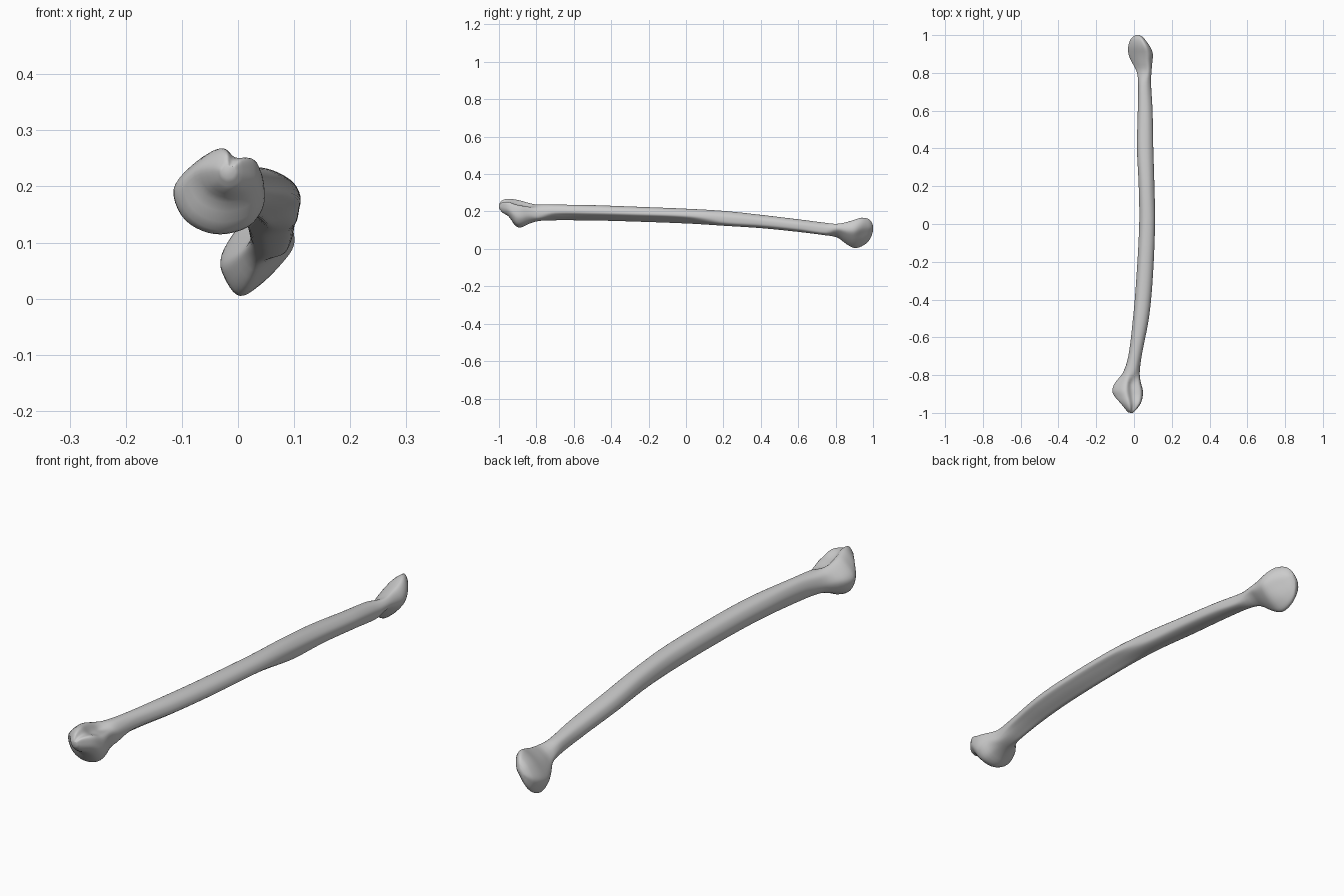
import bpy, bmesh, math

if "Cube" in bpy.data.objects:
    bpy.data.objects.remove(bpy.data.objects["Cube"])

# Unit cross-sections, ten points each, counter-clockwise from +x
HEAD = [(1, .1), (.85, .6), (.3, .65), (-.1, 1), (-.6, .7),
        (-1, .1), (-.75, -.65), (-.1, -1), (.6, -.85), (.95, -.4)]
KEEL = [(1, 0), (.85, .6), (.4, .95), (-.2, 1), (-.7, .75),
        (-1, .1), (-.9, -.6), (-.55, -1), (0, -.78), (.6, -.4)]
OVAL = [(1, -.2), (.9, .45), (.4, .95), (-.25, 1), (-.75, .7),
        (-1, 0), (-.85, -.6), (-.35, -1), (.3, -.97), (.85, -.7)]
FOOT = [(1, .2), (.95, .65), (.6, 1), (.1, .85), (-.5, .45),
        (-1, -.15), (-.9, -.6), (-.5, -1), (.05, -.75), (.65, -.25)]

# Stations along the bone: y, x min, x max, z min, z max, cross-section
NEAR = [
    (-1.0, -.03, -.005, .215, .24, HEAD),
    (-.985, -.045, .01, .195, .259, HEAD),
    (-.95, -.077, .035, .172, .268, HEAD),
    (-.91, -.106, .046, .122, .263, HEAD),
    (-.88, -.115, .046, .116, .257, HEAD),
    (-.84, -.1, .036, .134, .245, HEAD),
    (-.79, -.06, .03, .15, .236, OVAL),
    (-.7, -.03, .04, .153, .236, KEEL),
    (-.5, -.005, .078, .152, .233, KEEL),
    (-.3, .012, .098, .147, .226, KEEL),
]
FAR = [
    (0, .028, .111, .136, .214, KEEL),
    (.2, .025, .108, .125, .202, OVAL),
    (.4, .016, .102, .112, .181, OVAL),
    (.6, .02, .098, .092, .157, OVAL),
    (.75, .022, .09, .073, .138, OVAL),
    (.81, .014, .092, .06, .134, FOOT),
    (.86, -.012, .096, .024, .143, FOOT),
    (.9, -.028, .099, .005, .155, FOOT),
    (.94, -.029, .086, .014, .166, FOOT),
    (.975, -.019, .062, .04, .16, FOOT),
    (.993, -.004, .044, .07, .143, FOOT),
    (1.0, .01, .03, .095, .125, FOOT),
]


def spline_loop(pts, steps=5):
    """Closed Catmull-Rom curve through the points."""
    out, n = [], len(pts)
    for i in range(n):
        a, b, c, d = (pts[(i + k) % n] for k in (-1, 0, 1, 2))
        for s in range(steps):
            t = s / steps
            out.append(tuple(.5 * (2*q + (r-p)*t + (2*p - 5*q + 4*r - w)*t*t
                                   + (3*q - p - 3*r + w)*t**3)
                             for p, q, r, w in zip(a, b, c, d)))
    return out


def ring(station):
    y, x0, x1, z0, z1, shape = station
    return [((x0+x1)/2 + u*(x1-x0)/2, y, (z0+z1)/2 + v*(z1-z0)/2)
            for u, v in spline_loop(shape)]


def between(rings, i, t):
    """Hermite blend of rings i and i+1, allowing uneven spacing."""
    last = len(rings) - 1
    h = rings[i+1][0][1] - rings[i][0][1]

    def slope(k, j, c):
        lo, hi = max(k-1, 0), min(k+1, last)
        return (rings[hi][j][c]-rings[lo][j][c]) / (rings[hi][j][1]-rings[lo][j][1])
    out = []
    for j in range(len(rings[0])):
        p = []
        for c in range(3):
            a, b = rings[i][j][c], rings[i+1][j][c]
            p.append((2*t**3-3*t*t+1)*a + (t**3-2*t*t+t)*h*slope(i, j, c)
                     + (3*t*t-2*t**3)*b + (t**3-t*t)*h*slope(i+1, j, c))
        p[1] = rings[i][j][1] + h*t
        out.append(p)
    return out


# Long bone: shaft and both ends lofted as one skin
keys = [ring(s) for s in NEAR + FAR]
loops = []
for i in range(len(keys) - 1):
    gap = keys[i+1][0][1] - keys[i][0][1]
    n = max(3, round(gap / .02))
    loops += [between(keys, i, s / n) for s in range(n)]
loops.append(keys[-1])

# Shallow hollows on the two joint faces
for lp in loops:
    for p in lp:
        for cx, cy, cz, r, depth in ((-.06, -.95, .2, .045, .012), (.07, .95, .09, .045, .01)):
            d2 = (p[0]-cx)**2 + (p[1]-cy)**2 + (p[2]-cz)**2
            p_y = p[1] - math.copysign(depth, cy) * math.exp(-d2 / r**2)
            if isinstance(p, list):
                p[1] = p_y

bm = bmesh.new()
rows = [[bm.verts.new(p) for p in lp] for lp in loops]
for a, b in zip(rows, rows[1:]):
    for j in range(len(a)):
        k = (j + 1) % len(a)
        bm.faces.new((a[j], a[k], b[k], b[j]))
bm.faces.new(rows[0])
bm.faces.new(rows[-1])
bmesh.ops.recalc_face_normals(bm, faces=bm.faces)
mesh = bpy.data.meshes.new("long_bone")
bm.to_mesh(mesh)
bm.free()
bone = bpy.data.objects.new("long_bone", mesh)
bpy.context.collection.objects.link(bone)
bpy.context.view_layer.objects.active = bone
bone.select_set(True)
bpy.ops.object.shade_smooth_by_angle(angle=math.radians(50))
